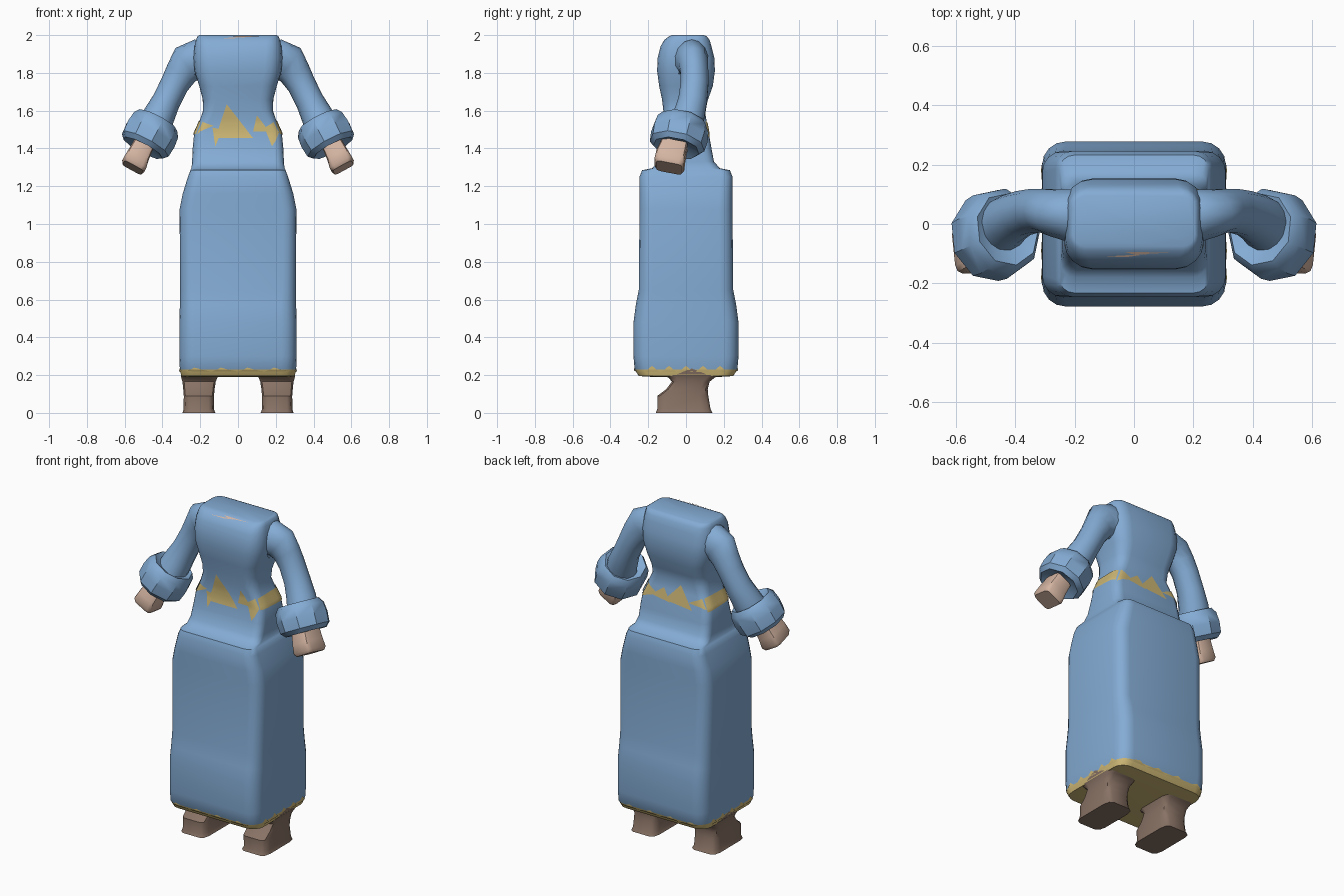
import bpy, bmesh, math
from mathutils import Vector
from mathutils.bvhtree import BVHTree

cube = bpy.data.objects.get("Cube")
if cube:
    bpy.data.objects.remove(cube, do_unlink=True)


def material(name, rgb):
    m = bpy.data.materials.new(name)
    m.use_nodes = True
    m.diffuse_color = (*rgb, 1)
    m.node_tree.nodes["Principled BSDF"].inputs["Base Color"].default_value = (*rgb, 1)
    return m


BLUE = material("blue cloth", (0.23, 0.41, 0.66))
GOLD = material("gold trim", (0.62, 0.48, 0.18))
SKIN = material("skin", (0.66, 0.46, 0.36))
BROWN = material("brown leather", (0.25, 0.17, 0.13))


def finish(name, bm, mats, angle=42):
    bmesh.ops.recalc_face_normals(bm, faces=bm.faces)
    mesh = bpy.data.meshes.new(name)
    bm.to_mesh(mesh)
    bm.free()
    ob = bpy.data.objects.new(name, mesh)
    bpy.context.collection.objects.link(ob)
    for m in mats:
        mesh.materials.append(m)
    bpy.ops.object.select_all(action='DESELECT')
    ob.select_set(True)
    bpy.context.view_layer.objects.active = ob
    bpy.ops.object.shade_smooth_by_angle(angle=math.radians(angle))
    return ob


def loft(rings):
    """Skin a list of point rings and cap both ends."""
    bm = bmesh.new()
    loops = [[bm.verts.new(p) for p in ring] for ring in rings]
    n = len(loops[0])
    for a, b in zip(loops, loops[1:]):
        for i in range(n):
            j = (i + 1) % n
            bm.faces.new((a[i], a[j], b[j], b[i]))
    bm.faces.new(loops[0])
    bm.faces.new(loops[-1])
    return bm


def rounded(hx, hy, r, steps=5):
    """Rounded rectangle outline."""
    pts = []
    for q, (sx, sy) in enumerate([(1, 1), (-1, 1), (-1, -1), (1, -1)]):
        for k in range(steps):
            a = (q + k / (steps - 1)) * math.pi / 2
            pts.append((sx * (hx - r) + r * math.cos(a), sy * (hy - r) + r * math.sin(a)))
    return pts


def limb(path, shape, side, axis=None):
    """Rings along a path of (x, y, z, width, depth), mirrored by side."""
    centres = [Vector(p[:3]) for p in path]
    rings = []
    for i, p in enumerate(path):
        t = axis or centres[min(i + 1, len(path) - 1)] - centres[max(i - 1, 0)]
        t = t.normalized()
        u = Vector((0, 1, 0)).cross(t).normalized()
        v = t.cross(u)
        pts = [centres[i] + u * a * p[3] + v * b * p[4] for a, b in shape]
        rings.append([(side * q.x, q.y, q.z) for q in pts])
    return loft(rings)


# Gown: z, half width, half depth, corner radius, depth centre
gown_rows = [
    (.19, .27, .17, .06, 0), (.195, .30, .25, .07, 0), (.23, .308, .272, .08, 0),
    (.30, .31, .278, .08, 0), (.48, .31, .278, .08, 0), (.57, .308, .266, .08, 0),
    (.65, .307, .25, .07, 0), (1.08, .309, .246, .07, 0), (1.16, .293, .246, .07, 0),
    (1.25, .265, .246, .06, 0), (1.285, .252, .232, .05, 0), (1.295, .246, .18, .05, 0),
    (1.33, .243, .148, .05, 0), (1.40, .24, .13, .05, .005), (1.48, .232, .116, .05, .005),
    (1.54, .205, .11, .05, 0), (1.60, .185, .11, .06, -.01), (1.66, .187, .122, .07, -.005),
    (1.73, .205, .142, .08, 0), (1.81, .23, .153, .09, 0), (1.88, .235, .15, .09, 0),
    (1.94, .23, .135, .08, 0), (1.975, .222, .12, .07, .005), (1.993, .215, .10, .05, .01),
    (2.0, .205, .085, .04, .01),
]
bm = loft([[(x, y + c, z) for x, y in rounded(hx, hy, r)] for z, hx, hy, r, c in gown_rows])
bm.normal_update()
for f in bm.faces:
    f.material_index = 1 if f.calc_center_median().z < .225 else 0
surface = BVHTree.FromBMesh(bm)
finish("gown", bm, [BLUE, GOLD], 50)


def patch(name, polygons, mat):
    """Thin coloured plates wrapped onto the gown."""
    bm = bmesh.new()
    for poly in polygons:
        bm.faces.new([bm.verts.new(p) for p in poly])
    bmesh.ops.triangulate(bm, faces=bm.faces)
    bmesh.ops.subdivide_edges(bm, edges=bm.edges, cuts=6, use_grid_fill=True)
    for v in bm.verts:
        hit, normal, _, _ = surface.find_nearest(v.co)
        v.co = hit + normal * .004
    finish(name, bm, [mat])


def wall(y, *points):
    return [(x, y, z) for x, z in points]


# Jagged sash, front, back and sides
F, B = -.12, .13
patch("sash_front", [
    wall(F, (-.12, 1.455), (.08, 1.455), (-.06, 1.635)),
    wall(F, (-.135, 1.51), (-.12, 1.41), (-.085, 1.50)),
    wall(F, (-.23, 1.48), (-.13, 1.52), (-.20, 1.545)),
    wall(F, (.08, 1.49), (.165, 1.49), (.10, 1.575)),
    wall(F, (.14, 1.51), (.18, 1.41), (.23, 1.49), (.20, 1.545)),
], GOLD)
patch("sash_back", [
    wall(B, (-.23, 1.49), (-.10, 1.50), (-.20, 1.55)),
    wall(B, (-.13, 1.46), (.06, 1.48), (-.04, 1.59)),
    wall(B, (.02, 1.47), (.15, 1.49), (.07, 1.55)),
    wall(B, (.11, 1.50), (.23, 1.46), (.20, 1.56)),
], GOLD)
patch("sash_sides", [
    [(s * .24, -.11, 1.48), (s * .24, .12, 1.47), (s * .21, .11, 1.55), (s * .21, -.10, 1.545)]
    for s in (1, -1)], GOLD)

# Sliver of skin at the neckline
patch("neckline", [
    [(-.11, -.105, 1.977), (.05, -.095, 1.982), (-.02, -.10, 1.968)],
    [(-.03, -.09, 1.988), (.14, -.09, 1.986), (.0, -.095, 1.978)],
], SKIN)

# Ragged hem edge along every side
hem = []
for s in (1, -1):
    for k in range(5):
        y = -.22 + k * .09
        hem.append([(s * .31, y, .215), (s * .31, y + .08, .215), (s * .31, y + .04, .25)])
    for k in range(4):
        x = -.28 + k * .14
        hem.append([(x, s * .275, .215), (x + .14, s * .275, .215), (x + .05, s * .275, .24)])
patch("hem_points", hem, GOLD)
patch("boot_points", [
    [(s * .32, -.05, .20), (s * .32, .11, .20), (s * .32, .03, .235)] for s in (1, -1)], BROWN)

# Paired parts: sleeves, cuffs, hands and boots
circle = [(math.cos(a * math.tau / 14), math.sin(a * math.tau / 14)) for a in range(14)]
nonagon = [(math.cos(a * math.tau / 9), math.sin(a * math.tau / 9)) for a in range(9)]
square = rounded(1, 1, .35, 3)
cuff_axis = Vector((.09, -.04, -.17)).normalized()
cuff_centre = Vector((.465, -.035, 1.475))
cuff_rows = [(-.06, .07), (-.085, .125), (-.055, .148), (.0, .155), (.06, .15), (.085, .125), (.06, .06)]
hand_axis = Vector((.055, -.025, -.10)).normalized()

for label, s in (("left", 1), ("right", -1)):
    finish(label + "_sleeve", limb([
        (.15, .02, 1.86, .10, .10), (.22, .03, 1.865, .112, .09), (.265, .038, 1.85, .105, .08),
        (.30, .045, 1.80, .086, .075), (.335, .045, 1.74, .076, .075), (.38, .035, 1.65, .075, .078),
        (.42, .015, 1.57, .085, .085), (.45, -.01, 1.50, .09, .09)], circle, s), [BLUE])
    finish(label + "_cuff", limb([
        (*(cuff_centre + cuff_axis * d), r * .94, r) for d, r in cuff_rows],
        nonagon, s, cuff_axis), [BLUE], 35)
    finish(label + "_hand", limb([
        (.50, -.06, 1.42, .055, .07), (.53, -.08, 1.36, .06, .078),
        (.55, -.088, 1.315, .066, .08), (.557, -.09, 1.298, .056, .07)],
        square, s, hand_axis), [SKIN])
    # z, x centre, half width, front y, back y
    boot_rows = [(0, .207, .087, -.16, .14), (.02, .208, .08, -.152, .13),
                 (.09, .207, .08, -.152, .118), (.125, .207, .083, -.105, .115),
                 (.165, .206, .088, -.075, .125), (.185, .205, .095, -.09, .15),
                 (.20, .205, .098, -.12, .18)]
    finish(label + "_boot", loft([
        [(s * (x + px * w), (f + b) / 2 + py * (b - f) / 2, z) for px, py in square]
        for z, x, w, f, b in boot_rows]), [BROWN])
